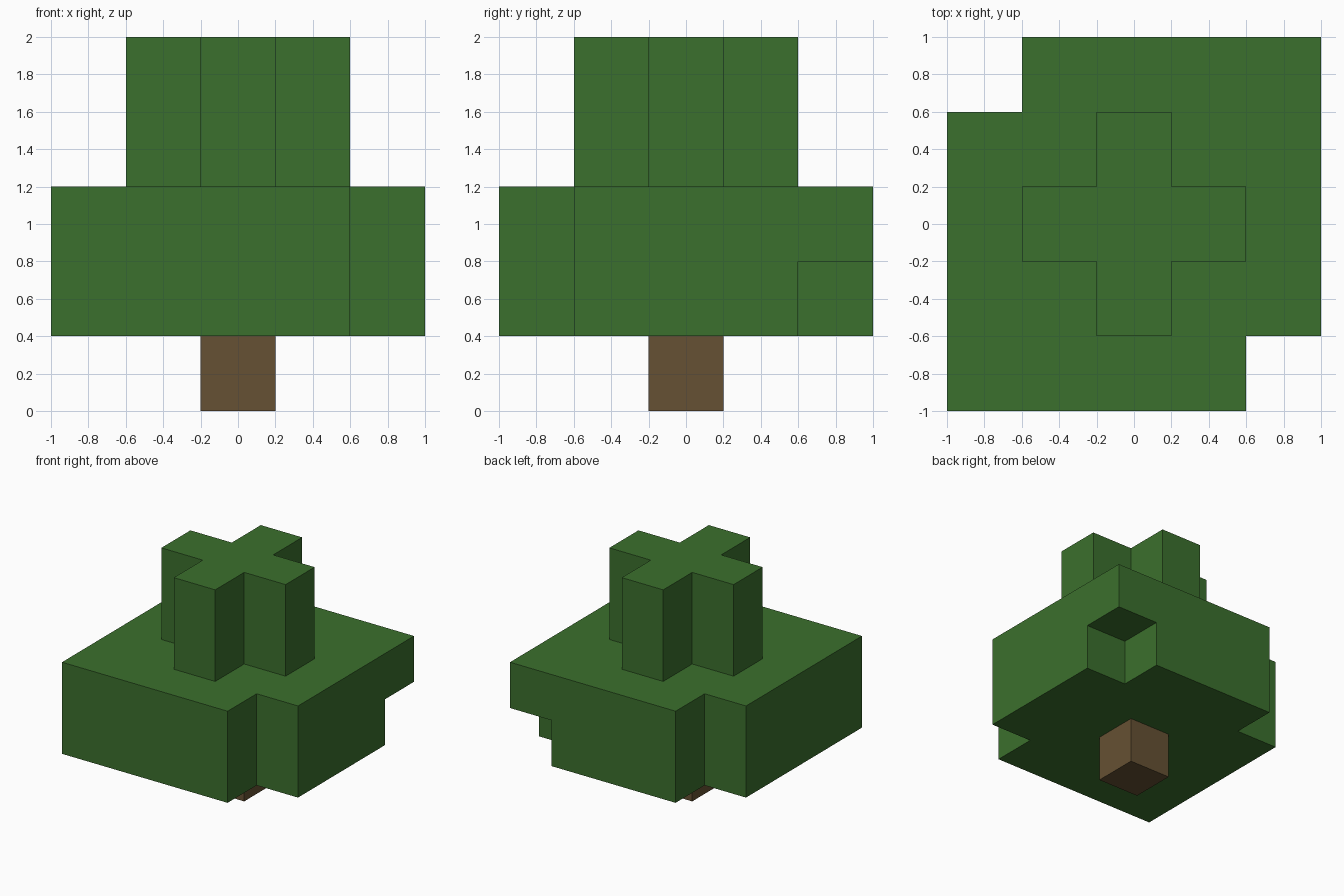
import bpy
import bmesh

default_cube = bpy.data.objects.get("Cube")
if default_cube:
    bpy.data.objects.remove(default_cube, do_unlink=True)


def make_material(name, color):
    mat = bpy.data.materials.new(name)
    mat.use_nodes = True
    mat.diffuse_color = color
    bsdf = next(n for n in mat.node_tree.nodes if n.type == "BSDF_PRINCIPLED")
    bsdf.inputs["Base Color"].default_value = color
    bsdf.inputs["Roughness"].default_value = 1.0
    return mat


def extrude_outline(name, outline, bottom, top, mat):
    """Raise a flat outline into a solid with vertical sides."""
    bm = bmesh.new()
    base = bm.faces.new([bm.verts.new((x, y, bottom)) for x, y in outline])
    raised = bmesh.ops.extrude_face_region(bm, geom=[base], use_keep_orig=True)
    verts = [v for v in raised["geom"] if isinstance(v, bmesh.types.BMVert)]
    bmesh.ops.translate(bm, verts=verts, vec=(0, 0, top - bottom))
    bmesh.ops.recalc_face_normals(bm, faces=bm.faces)
    mesh = bpy.data.meshes.new(name)
    bm.to_mesh(mesh)
    bm.free()
    mesh.materials.append(mat)
    obj = bpy.data.objects.new(name, mesh)
    bpy.context.collection.objects.link(obj)
    return obj


def rectangle(x0, y0, x1, y1):
    return [(x0, y0), (x1, y0), (x1, y1), (x0, y1)]


leaf_green = make_material("leaf green", (0.0437, 0.162, 0.0262, 1))
bark_brown = make_material("bark brown", (0.133, 0.0823, 0.0331, 1))

B = 0.2   # half the width of one block
E = 0.6   # inner edge of the outer blocks

# Trunk
extrude_outline("trunk", rectangle(-B, -B, B, B), 0, 0.4, bark_brown)

# Wide lower foliage, missing two opposite corner columns
lower_outline = [(-1, -1), (E, -1), (E, -E), (1, -E),
                 (1, 1), (-E, 1), (-E, E), (-1, E)]
lower = extrude_outline("lower_foliage", lower_outline, 0.4, 1.2, leaf_green)

# Missing block under the back corner
cutter = extrude_outline("corner_cutter", rectangle(E, E, 1.2, 1.2), 0.2, 0.8, leaf_green)
cutter.hide_render = True
cut = lower.modifiers.new("corner cut", "BOOLEAN")
cut.operation = "DIFFERENCE"
cut.solver = "EXACT"
cut.object = cutter
bpy.context.view_layer.objects.active = lower
bpy.ops.object.modifier_apply(modifier=cut.name)
bpy.data.objects.remove(cutter, do_unlink=True)

# Cross-shaped upper foliage
arm = [(B, -E), (B, -B), (E, -B)]
cross = []
for _ in range(4):
    cross += arm
    arm = [(-y, x) for x, y in arm]
cross = list(dict.fromkeys(cross))
extrude_outline("upper_foliage", cross, 1.2, 2.0, leaf_green)
